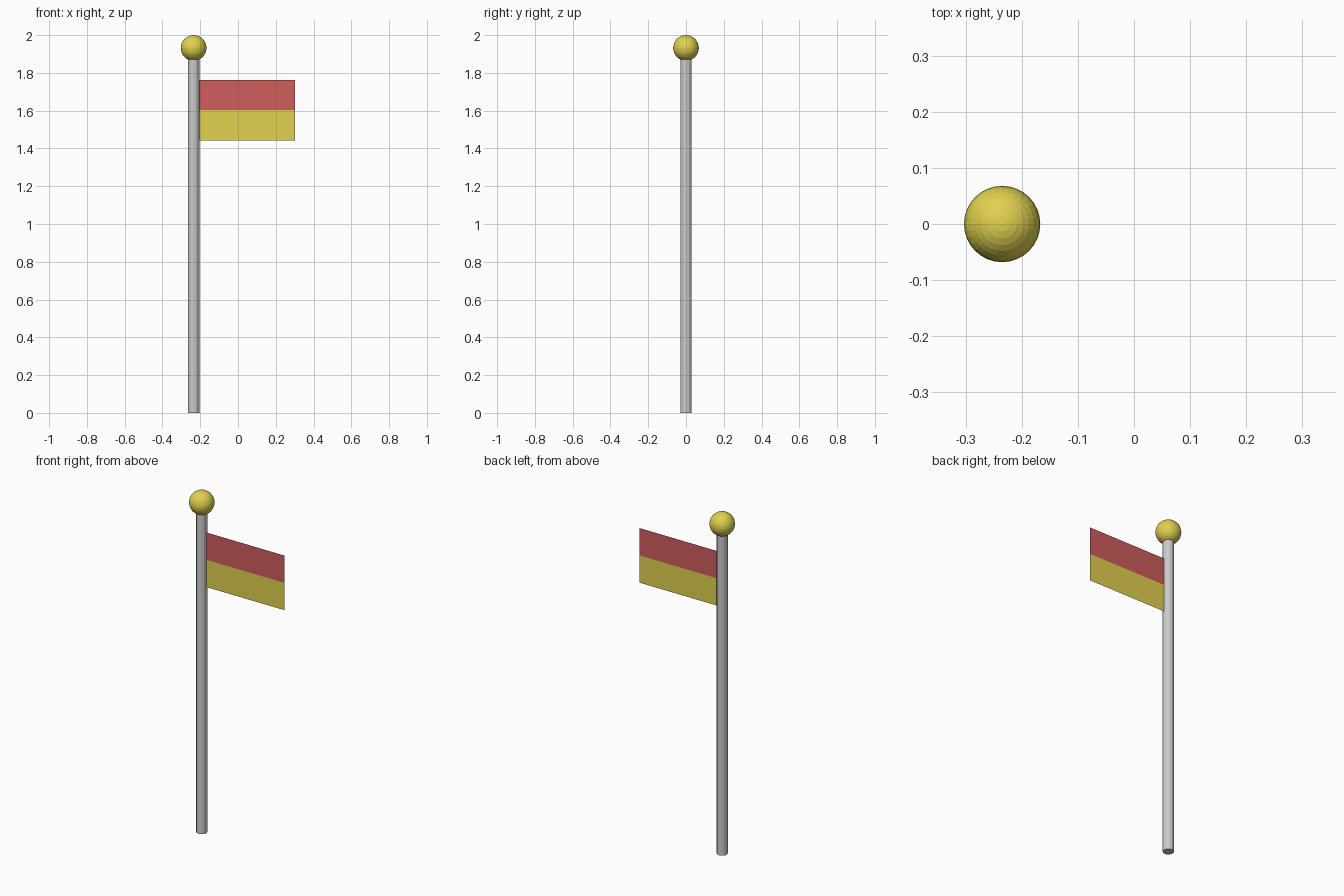
import bpy

if "Cube" in bpy.data.objects:
    bpy.data.objects.remove(bpy.data.objects["Cube"])

POLE_X, POLE_R, BALL_R = -0.235, 0.03, 0.068


def material(name, color):
    m = bpy.data.materials.new(name)
    m.diffuse_color = color
    m.use_nodes = True
    m.node_tree.nodes["Principled BSDF"].inputs["Base Color"].default_value = m.diffuse_color
    return m


red = material("red", (0.62, 0.11, 0.11, 1))
yellow = material("yellow", (0.75, 0.64, 0.08, 1))

# Pole, ending just inside the ball
pole_h = 1.88
bpy.ops.mesh.primitive_cylinder_add(vertices=12, radius=POLE_R, depth=pole_h,
                                    location=(POLE_X, 0, pole_h / 2))
bpy.context.object.name = "pole"

# Ball finial
bpy.ops.mesh.primitive_uv_sphere_add(segments=32, ring_count=16, radius=BALL_R,
                                     location=(POLE_X, 0, 2 - BALL_R))
ball = bpy.context.object
ball.name = "finial_ball"
ball.data.materials.append(yellow)


# Flag: two thin stripes, one above the other
def stripe(name, z0, z1, mat):
    x0, x1 = POLE_X + POLE_R - 0.003, 0.302
    mesh = bpy.data.meshes.new(name)
    mesh.from_pydata([(x0, 0, z0), (x1, 0, z0), (x1, 0, z1), (x0, 0, z1)],
                     [], [(0, 1, 2, 3)])
    mesh.materials.append(mat)
    bpy.context.collection.objects.link(bpy.data.objects.new(name, mesh))


stripe("flag_upper_stripe", 1.603, 1.763, red)
stripe("flag_lower_stripe", 1.443, 1.603, yellow)
